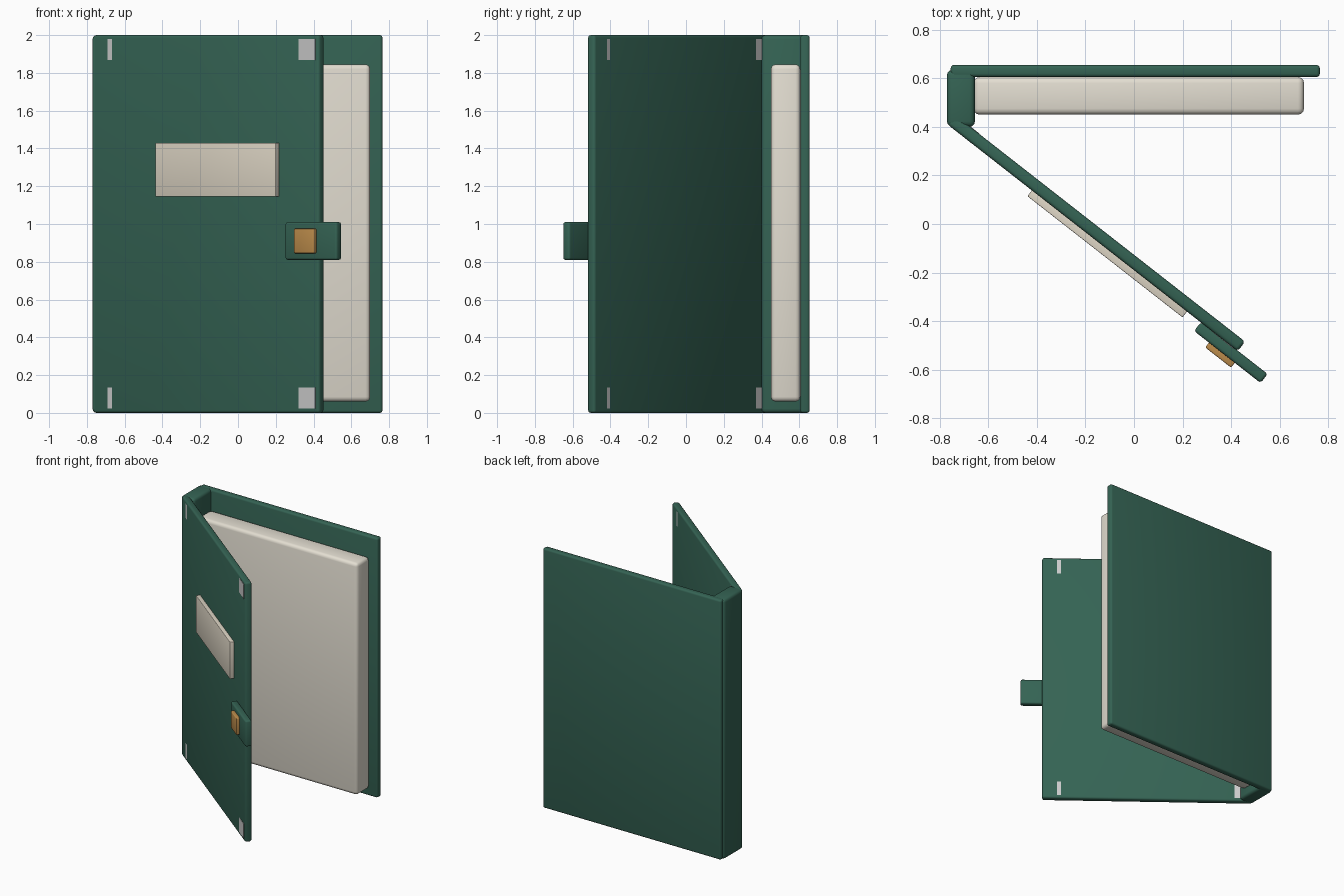
import bpy, bmesh, math
from mathutils import Vector, Matrix

if "Cube" in bpy.data.objects:
    bpy.data.objects.remove(bpy.data.objects["Cube"])

def material(name, rgb):
    m = bpy.data.materials.new(name)
    m.diffuse_color = (*rgb, 1)
    m.use_nodes = True
    m.node_tree.nodes["Principled BSDF"].inputs["Base Color"].default_value = m.diffuse_color
    return m

GREEN = material("green_cloth", (0.035, 0.125, 0.088))
PAPER = material("paper", (0.77, 0.73, 0.64))
LABEL = material("label_card", (0.72, 0.66, 0.55))
BRASS = material("brass", (0.50, 0.26, 0.07))

def box(name, lo, hi, mat=None, bevel=0.0, frame=None, tilt=0.0):
    """Rounded box between two corners, optionally placed in a rotated frame."""
    lo, hi = Vector(lo), Vector(hi)
    size = hi - lo
    bm = bmesh.new()
    bmesh.ops.create_cube(bm, size=1, matrix=Matrix.Diagonal((*size, 1)))
    if bevel:
        bmesh.ops.bevel(bm, geom=bm.edges[:], offset=bevel, segments=3,
                        profile=0.5, affect='EDGES')
    me = bpy.data.meshes.new(name)
    bm.to_mesh(me)
    bm.free()
    ob = bpy.data.objects.new(name, me)
    bpy.context.collection.objects.link(ob)
    place = Matrix.Translation((lo + hi) / 2) @ Matrix.Rotation(tilt, 4, 'Z')
    ob.matrix_world = (frame or Matrix()) @ place
    if mat:
        me.materials.append(mat)
    bpy.ops.object.select_all(action='DESELECT')
    ob.select_set(True)
    bpy.context.view_layer.objects.active = ob
    bpy.ops.object.shade_smooth_by_angle(angle=math.radians(35))
    return ob

# Back half of the book
box("back_cover", (-0.755, 0.605, 0), (0.765, 0.655, 2), GREEN, 0.014)
box("spine", (-0.77, 0.40, 0), (-0.655, 0.635, 2), GREEN, 0.022)
box("page_block", (-0.66, 0.45, 0.06), (0.70, 0.605, 1.845), PAPER, 0.025)

# Open front cover: local x runs from hinge to free edge, local -y is outward
HINGE = Matrix.Translation((-0.767, 0.409, 0)) @ Matrix.Rotation(math.radians(-38), 4, 'Z')
box("front_cover", (0, 0, 0), (1.515, 0.05, 2), GREEN, 0.014, HINGE)
box("title_label", (0.44, -0.03, 1.145), (1.25, 0.005, 1.43), LABEL, 0.004, HINGE)

# Clasp strap and its stud
box("clasp_strap", (1.322, -0.045, 0.81), (1.67, 0.002, 1.01), GREEN, 0.012, HINGE)
box("clasp_stud", (1.40, -0.070, 0.845), (1.535, -0.035, 0.975), BRASS, 0.006, HINGE)

# Metal corner plates, almost flush with the cover
for side, u, y in (("hinge", 0.012, 0.0265), ("free", 1.38, 0.0235)):
    for level, z in (("lower", 0.022), ("upper", 1.868)):
        box(f"corner_plate_{side}_{level}", (u, y - 0.026, z),
            (u + 0.115, y + 0.026, z + 0.112), None, 0, HINGE, math.radians(-1))
